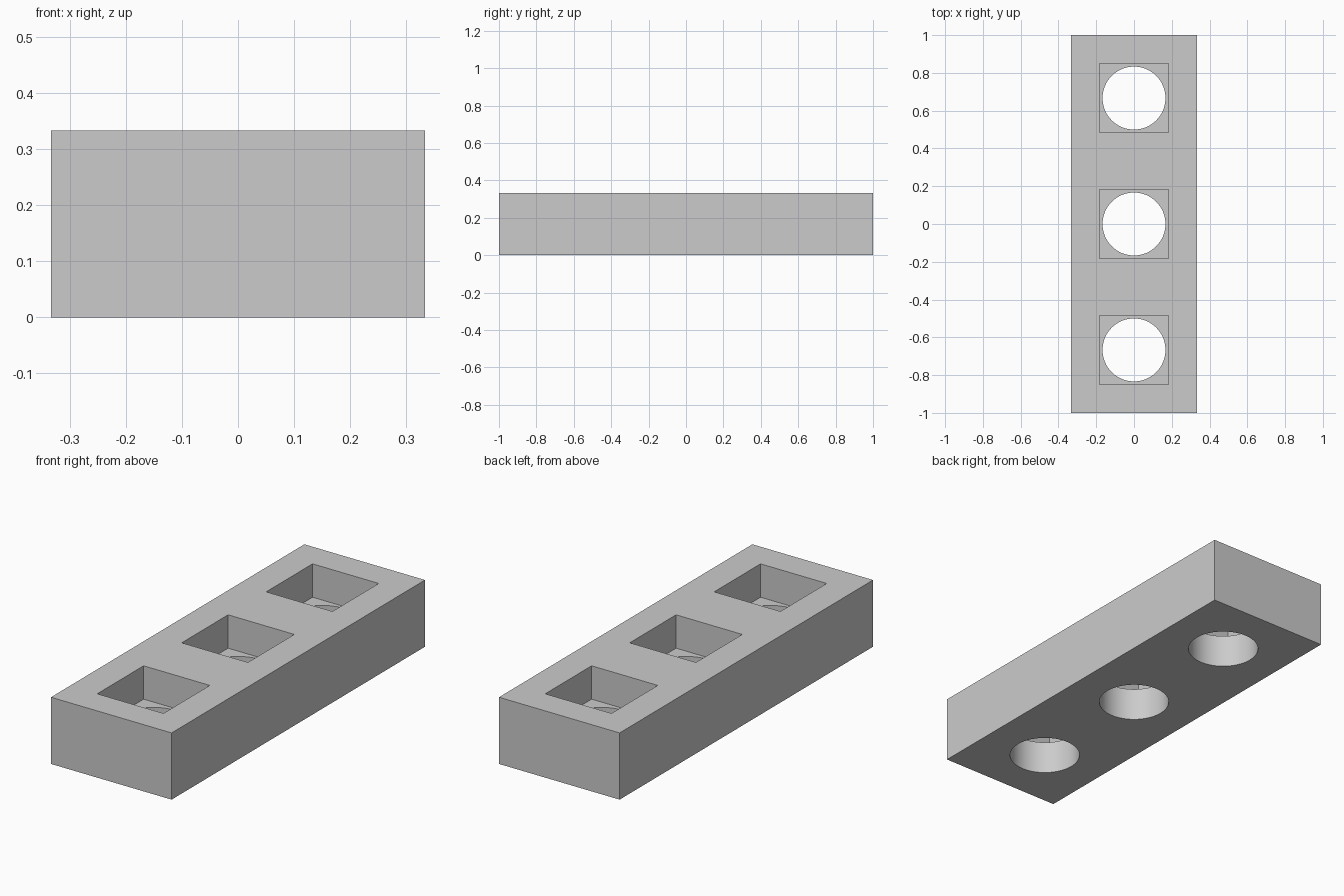
import bpy

if "Cube" in bpy.data.objects:
    bpy.data.objects.remove(bpy.data.objects["Cube"])

LENGTH, WIDTH, HEIGHT = 2.0, 2 / 3, 1 / 3
POCKET = 0.366        # side of the square pockets
FLOOR = HEIGHT / 2    # height of the pocket floors
RADIUS = 1 / 6        # radius of the through holes

grey = bpy.data.materials.new("grey")
grey.diffuse_color = (0.6, 0.6, 0.6, 1)
grey.use_nodes = True
grey.node_tree.nodes["Principled BSDF"].inputs["Base Color"].default_value = grey.diffuse_color


def box(name, size, z, y=0.0):
    bpy.ops.mesh.primitive_cube_add(size=1, location=(0, y, z))
    ob = bpy.context.object
    ob.name = name
    ob.scale = size
    bpy.ops.object.transform_apply(location=True, rotation=True, scale=True)
    ob.data.materials.append(grey)
    return ob


def cut(target, cutter):
    mod = target.modifiers.new("cut", "BOOLEAN")
    mod.operation = "DIFFERENCE"
    mod.solver = "EXACT"
    mod.object = cutter
    bpy.ops.object.select_all(action="DESELECT")
    target.select_set(True)
    bpy.context.view_layer.objects.active = target
    bpy.ops.object.modifier_apply(modifier=mod.name)
    bpy.data.objects.remove(cutter, do_unlink=True)


# Solid block
block = box("block", (WIDTH, LENGTH, HEIGHT), HEIGHT / 2)

# Square pockets from above, each with a round hole through its floor
for y in (-2 / 3, 0, 2 / 3):
    depth = HEIGHT - FLOOR + 0.1
    cut(block, box("pocket_cutter", (POCKET, POCKET, depth), FLOOR + depth / 2, y))

    bpy.ops.mesh.primitive_cylinder_add(vertices=64, radius=RADIUS, depth=0.35,
                                        location=(0, y, 0.08))
    hole = bpy.context.object
    hole.name = "hole_cutter"
    hole.data.materials.append(grey)
    cut(block, hole)

# Smooth hole walls, sharp edges elsewhere
block.select_set(True)
bpy.context.view_layer.objects.active = block
bpy.ops.object.shade_smooth_by_angle()
